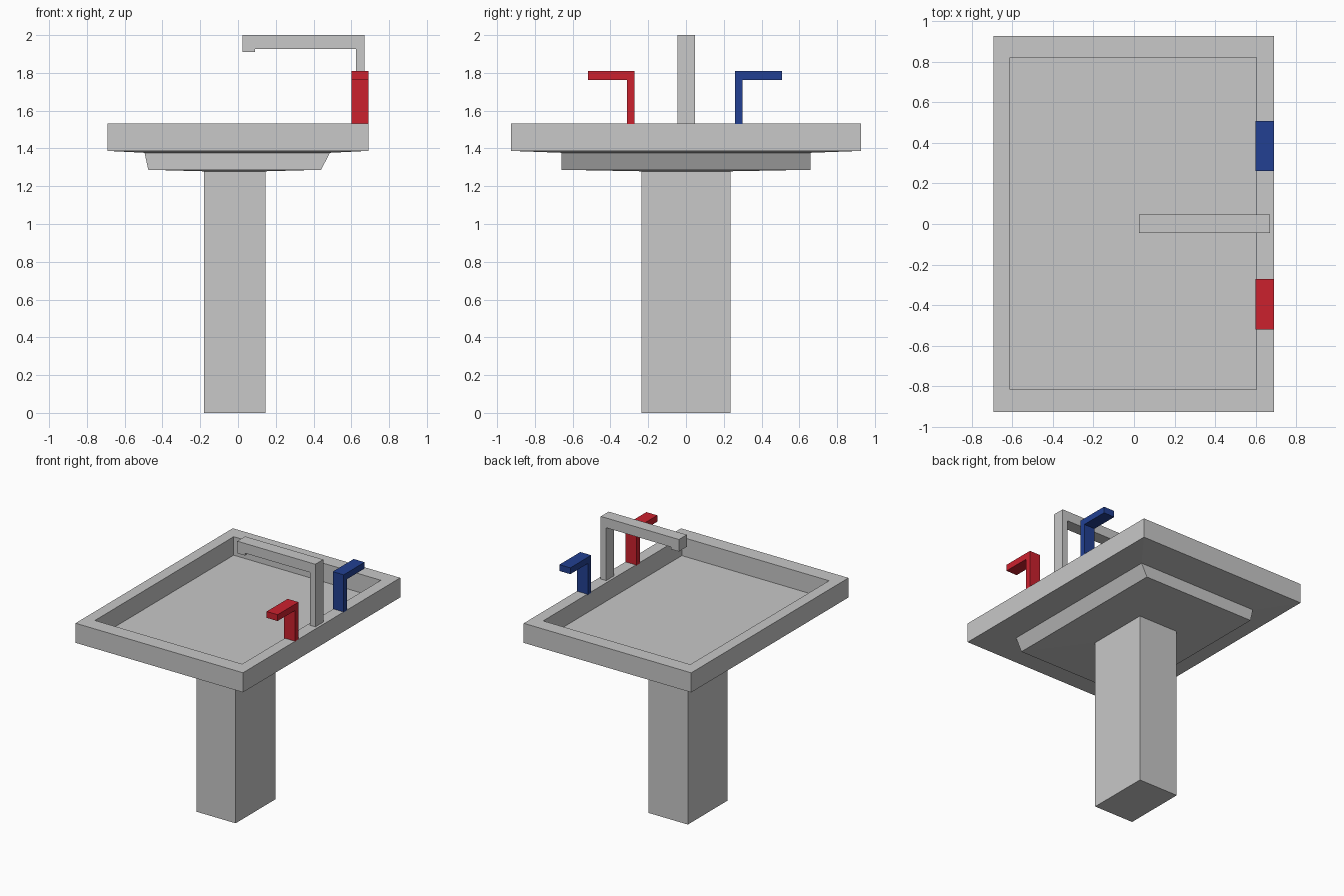
import bpy, bmesh

if "Cube" in bpy.data.objects:
    bpy.data.objects.remove(bpy.data.objects["Cube"])


def material(name, rgb):
    m = bpy.data.materials.new(name)
    m.diffuse_color = (*rgb, 1)
    m.use_nodes = True
    m.node_tree.nodes["Principled BSDF"].inputs["Base Color"].default_value = m.diffuse_color
    return m


GREY = material("ceramic grey", (0.578, 0.578, 0.578))
RED = material("hot red", (0.60, 0.015, 0.027))
BLUE = material("cold blue", (0.016, 0.051, 0.287))


def finish(name, bm, mat):
    bmesh.ops.recalc_face_normals(bm, faces=bm.faces)
    mesh = bpy.data.meshes.new(name)
    bm.to_mesh(mesh)
    bm.free()
    mesh.materials.append(mat)
    ob = bpy.data.objects.new(name, mesh)
    bpy.context.collection.objects.link(ob)
    return ob


def loft(name, rings, mat):
    """Closed solid through rectangles (x0, x1, y0, y1, z)."""
    bm = bmesh.new()
    loops = [[bm.verts.new((x, y, z)) for x, y in
              ((x0, y0), (x1, y0), (x1, y1), (x0, y1))]
             for x0, x1, y0, y1, z in rings]
    for a, b in zip(loops, loops[1:]):
        for i in range(4):
            j = (i + 1) % 4
            bm.faces.new((a[i], a[j], b[j], b[i]))
    bm.faces.new(loops[0])
    bm.faces.new(loops[-1])
    return finish(name, bm, mat)


def extrude(name, points, vec, mat):
    """Flat outline pushed along vec."""
    bm = bmesh.new()
    face = bm.faces.new([bm.verts.new(p) for p in points])
    new = bmesh.ops.extrude_face_region(bm, geom=[face], use_keep_orig=True)["geom"]
    bmesh.ops.translate(bm, vec=vec,
                        verts=[g for g in new if isinstance(g, bmesh.types.BMVert)])
    return finish(name, bm, mat)


# Pedestal column
loft("pedestal", [(-0.18, 0.145, -0.235, 0.235, 0),
                  (-0.18, 0.145, -0.235, 0.235, 1.28)], GREY)

# Tapered tray under the basin, with a very shallow bottom slope
loft("under_tray", [(-0.18, 0.145, -0.235, 0.235, 1.279),
                    (-0.475, 0.44, -0.66, 0.66, 1.287),
                    (-0.495, 0.487, -0.66, 0.66, 1.378)], GREY)

# Basin: shallow underside, outer wall, rim, inner wall, floor
loft("basin", [(-0.495, 0.487, -0.66, 0.66, 1.377),
               (-0.692, 0.69, -0.927, 0.927, 1.387),
               (-0.692, 0.69, -0.927, 0.927, 1.533),
               (-0.61, 0.605, -0.815, 0.82, 1.533),
               (-0.61, 0.605, -0.815, 0.82, 1.395)], GREY)

# Spout: post, arm and short downturned tip
spout = [(0.67, 1.53), (0.67, 2.0), (0.025, 2.0), (0.025, 1.91),
         (0.09, 1.91), (0.09, 1.927), (0.625, 1.927), (0.625, 1.53)]
extrude("spout", [(x, -0.045, z) for x, z in spout], (0, 0.093, 0), GREY)

# Tap handles: L-shaped levers pointing outwards
lever = [(0, 1.53), (0.04, 1.53), (0.04, 1.763), (0.247, 1.763),
         (0.247, 1.81), (0, 1.81)]
for name, side, start, mat in (("hot_tap", -1, 0.272, RED),
                               ("cold_tap", 1, 0.26, BLUE)):
    extrude(name, [(0.6, side * (start + y), z) for y, z in lever],
            (0.09, 0, 0), mat)
